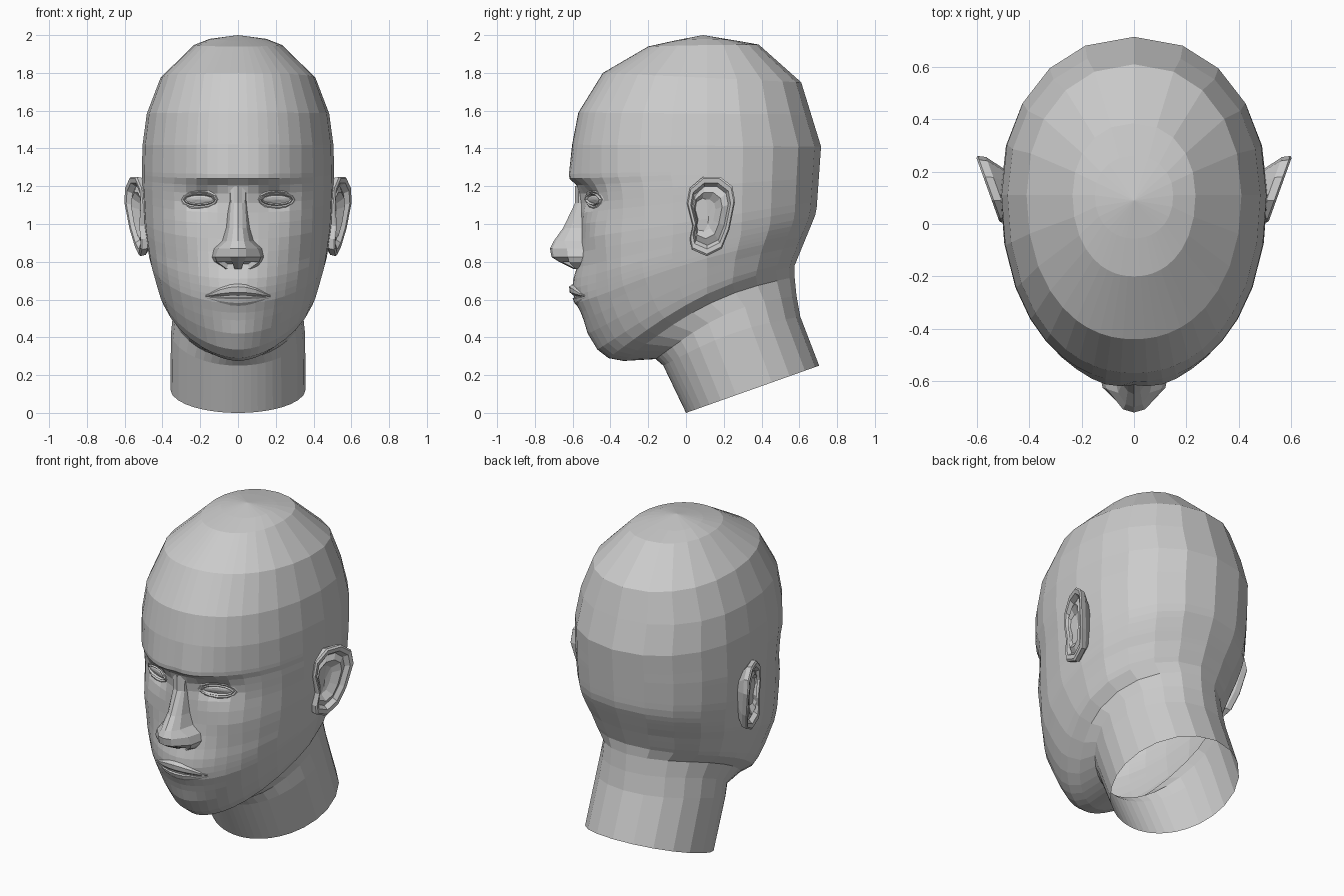
import bpy, bmesh, math
from mathutils import Vector
from mathutils.bvhtree import BVHTree

if "Cube" in bpy.data.objects:
    bpy.data.objects.remove(bpy.data.objects["Cube"])


def interp(table, v):
    if v <= table[0][0]:
        return table[0][1]
    for (a, p), (b, q) in zip(table, table[1:]):
        if v <= b:
            return p + (q - p) * (v - a) / (b - a)
    return table[-1][1]


def bump(x, z, cx, cz, sx, sz):
    return math.exp(-((abs(x) - cx) / sx) ** 2 - ((z - cz) / sz) ** 2)


def loft(name, rings, closed=True, cap=None, mirror=False, finish=None):
    bm = bmesh.new()
    rows = [[bm.verts.new(p) for p in r] for r in rings]
    n = len(rows[0])
    for a, b in zip(rows, rows[1:]):
        for i in range(n if closed else n - 1):
            j = (i + 1) % n
            bm.faces.new((a[i], a[j], b[j], b[i]))
    if cap is not None:
        tip = bm.verts.new(cap)
        for i in range(n):
            bm.faces.new((rows[-1][i], rows[-1][(i + 1) % n], tip))
    bmesh.ops.remove_doubles(bm, verts=bm.verts, dist=1e-5)
    bmesh.ops.recalc_face_normals(bm, faces=bm.faces)
    if finish:
        finish(bm)
    me = bpy.data.meshes.new(name)
    bm.to_mesh(me)
    tree = BVHTree.FromBMesh(bm)
    bm.free()
    ob = bpy.data.objects.new(name, me)
    bpy.context.collection.objects.link(ob)
    if mirror:
        ob.modifiers.new("mirror", 'MIRROR')
    return tree


# Head and neck: tilted rings from the neck opening to the crown
front = [(-.41, .29), (-.465, .335), (-.51, .42), (-.54, .49), (-.555, .53),
         (-.575, .58), (-.58, .62), (-.582, .66), (-.58, .71), (-.572, .77),
         (-.562, .85), (-.557, .92), (-.555, 1.0), (-.555, 1.06), (-.56, 1.11),
         (-.567, 1.16), (-.578, 1.205), (-.598, 1.24), (-.603, 1.265),
         (-.603, 1.42), (-.57, 1.59), (-.44, 1.80), (-.2, 1.94), (-.055, 1.972)]
back_height = [(.29, .78), (.8, 1.06), (1.27, 1.3), (1.42, 1.41), (1.59, 1.58),
               (1.80, 1.75), (1.94, 1.95), (1.972, 1.972)]
back_depth = [(.78, .575), (1.06, .69), (1.41, .715), (1.75, .61), (1.95, .385),
              (1.972, .26)]
width = [(.5, .355), (.54, .372), (.65, .42), (.82, .47), (1.0, .50), (1.2, .51),
         (1.46, .505), (1.6, .48), (1.775, .41), (1.88, .31), (1.945, .24), (1.98, .15)]
jaw_lift = [(.29, .08), (.5, .05), (.8, 0), (1.93, 0), (1.972, .008)]
roundness = [(.29, 1.8), (.42, 1.95), (.7, 2.15)]
# neck and under-chin rings: front y, z, back y, z, half width, widest y, lift, power
rows = [(0, 0, .705, .25, .358, .35, 0, 2), (-.12, .25, .605, .51, .355, .24, .04, 2),
        (-.16, .285, .585, .62, .345, .2, .07, 1.9),
        (-.33, .275, .575, .72, .35, .13, .08, 1.8)]
for yf, zf in front:
    zb = interp(back_height, zf)
    yb = interp(back_depth, zb)
    lift = interp(jaw_lift, zf)
    zs = zf + (zb - zf) * (.1 - yf) / (yb - yf) + lift
    rows.append((yf, zf, yb, zb, interp(width, zs), .11, lift, interp(roundness, zf)))
angles = [0, 5, 11, 17, 24, 31, 40, 50, 62, 76, 90, 107, 124, 142, 160, 180]


def face_relief(x, y, z):
    if y > -.15:
        return 0
    return (.05 * bump(x, z, .19, 1.135, .09, .055)
            - .028 * bump(x, z, .10, 1.25, .13, .03)
            - .02 * bump(x, z, .31, .95, .1, .1)
            + .015 * bump(x, z, .28, .70, .08, .12)
            - .02 * bump(x, z, 0, .67, .13, .09)
            - .012 * bump(x, z, 0, .40, .12, .06))


def head_ring(yf, zf, yb, zb, w, yc, lift, power):
    half = []
    for a in map(math.radians, angles):
        c = math.cos(a)
        e = 2 / (power if c > 0 else max(power, 2))
        x = w * max(math.sin(a), 0) ** e
        if x < 1e-4:
            x = 0
        y = yc - math.copysign(abs(c) ** e, c) * ((yc - yf) if c > 0 else (yb - yc))
        t = (y - yf) / (yb - yf)
        z = zf + (zb - zf) * t + lift * math.sin(math.pi * t)
        half.append((x, y + face_relief(x, y, z), z))
    return half + [(-x, y, z) for x, y, z in half[-2:0:-1]]


head = loft("head_and_neck", [head_ring(*r) for r in rows], cap=(0, .09, 2.0))


def skin(x, z):
    return head.ray_cast(Vector((x, -2, z)), Vector((0, 1, 0)))[0].y


# Nose: z, ridge y, ridge half width, side half width, side y, base half width
nose_rows = [(1.20, -.588, .02, .04, -.568, .055), (1.11, -.588, .022, .038, -.57, .058),
             (.98, -.65, .024, .046, -.61, .07), (.91, -.70, .032, .06, -.645, .09),
             (.87, -.72, .042, .105, -.63, .132), (.825, -.712, .042, .12, -.625, .142),
             (.80, -.672, .032, .112, -.62, .13), (.762, -.595, .018, .06, -.585, .1)]
nose = []
for z, yf, a, w, ym, wb in nose_rows:
    half = [(0, yf, z), (a, yf + .012, z), (w, ym, z), (wb, -.52, z)]
    nose.append([(-x, y, h) for x, y, h in half[:0:-1]] + half)


def nostrils(bm):
    under = [f for f in bm.faces
             if f.calc_center_median().z < .80 and .02 < abs(f.calc_center_median().x) < .08]
    bmesh.ops.inset_individual(bm, faces=under, thickness=.01, depth=-.025)


loft("nose", nose, closed=False, finish=nostrils)

# Lips: a profile (height, outward offset) swept across the mouth
lip_profile = [(.69, -.008), (.668, .018), (.638, .018), (.615, -.006),
               (.605, .010), (.582, .008), (.55, -.008)]
lips = []
for u in (-1, -.8, -.55, -.25, 0, .25, .55, .8, 1):
    s = max(1 - u * u, .12)
    x = .172 * u
    ring = []
    for z, out in lip_profile:
        h = .615 + (z - .615) * s
        ring.append((x, skin(x, h) - out * s, h))
    lips.append(ring)
loft("lips", lips, closed=False)

# Eyes: almond rings from the socket over the lids to the eyeball
eye_rings = [(.105, .055, -.006), (.095, .042, .005), (.086, .034, .003),
             (.081, .029, .013), (.073, .022, .004), (.045, .014, .010)]
eyes = []
for a, b, out in eye_rings:
    ring = []
    for i in range(12):
        t = math.tau * i / 12
        x, z = .205 + a * math.cos(t), 1.13 + b * math.sin(t)
        ring.append((x, skin(x, z) - out, z))
    eyes.append(ring)
loft("eyes", eyes, cap=(.205, skin(.205, 1.13) - .013, 1.13), mirror=True)

# Ears: outline in the side plane, stepped inward from rim to bowl
ear_outline = [(.02, 1.19), (.09, 1.25), (.18, 1.25), (.245, 1.20), (.26, 1.12),
               (.23, .97), (.19, .87), (.11, .83), (.03, .865), (.02, .92),
               (.035, .99), (.005, 1.11)]
ear_steps = [(.6, -.09, 0), (.97, -.03, 0), (1, .0, 0), (.95, .008, 0), (.83, .004, 0),
             (.74, -.022, 0), (.58, -.006, -.01), (.4, -.035, -.02)]


def ear_point(y, z, scale, dx, dy):
    y = .12 + (y - .12) * scale + dy
    z = 1.05 + (z - 1.05) * scale
    return (.503 + .36 * y * min(1, (z - .7) / .35) + dx, y, z)


loft("ears", [[ear_point(y, z, *s) for y, z in ear_outline] for s in ear_steps],
     cap=ear_point(.11, 1.02, 1, -.045, 0), mirror=True)
